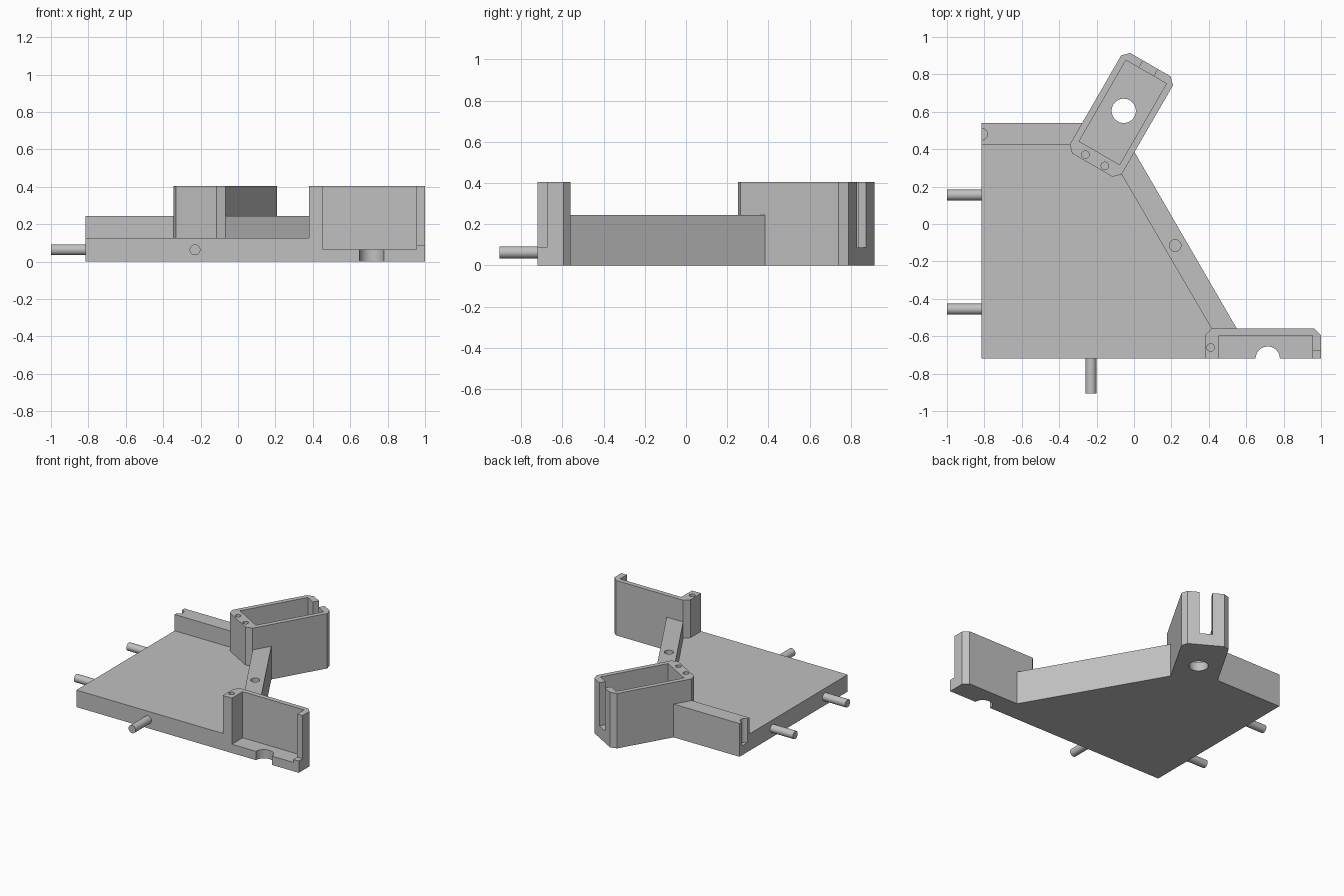
import bpy
import bmesh
from math import radians, pi
from mathutils import Matrix, Vector

default = bpy.data.objects.get("Cube")
if default:
    bpy.data.objects.remove(default, do_unlink=True)

grey = bpy.data.materials.new("plain_grey")
grey.use_nodes = True
colour = (0.53, 0.53, 0.53, 1)
grey.diffuse_color = colour
grey.node_tree.nodes["Principled BSDF"].inputs["Base Color"].default_value = colour

PLATE_TOP, RIB_TOP, BOX_TOP, FLOOR = 0.125, 0.245, 0.405, 0.065
EDGE, BACK, FRONT = -0.815, 0.54, -0.72


def add_object(name, bm):
    mesh = bpy.data.meshes.new(name)
    bmesh.ops.recalc_face_normals(bm, faces=bm.faces)
    bm.to_mesh(mesh)
    bm.free()
    mesh.materials.append(grey)
    obj = bpy.data.objects.new(name, mesh)
    bpy.context.collection.objects.link(obj)
    return obj


def prism(name, outline, z0, z1):
    bm = bmesh.new()
    face = bm.faces.new([bm.verts.new((x, y, z0)) for x, y in outline])
    up = bmesh.ops.extrude_face_region(bm, geom=[face])["geom"]
    bmesh.ops.translate(bm, vec=(0, 0, z1 - z0),
                        verts=[v for v in up if isinstance(v, bmesh.types.BMVert)])
    return add_object(name, bm)


def block(name, x0, x1, y0, y1, z0, z1):
    return prism(name, [(x0, y0), (x1, y0), (x1, y1), (x0, y1)], z0, z1)


def rod(name, start, end, radius):
    start, end = Vector(start), Vector(end)
    axis = end - start
    turn = Vector((0, 0, 1)).rotation_difference(axis).to_matrix().to_4x4()
    bm = bmesh.new()
    bmesh.ops.create_cone(bm, cap_ends=True, segments=32, radius1=radius,
                          radius2=radius, depth=axis.length,
                          matrix=Matrix.Translation((start + end) / 2) @ turn)
    return add_object(name, bm)


def hole(x, y, radius, z0, z1):
    return rod("hole_cutter", (x, y, z0), (x, y, z1), radius)


def cut(obj, cutters):
    bpy.context.view_layer.objects.active = obj
    for cutter in cutters:
        cutter.hide_render = True
        mod = obj.modifiers.new("cut", 'BOOLEAN')
        mod.operation, mod.solver, mod.object = 'DIFFERENCE', 'EXACT', cutter
        bpy.ops.object.modifier_apply(modifier=mod.name)
        bpy.data.objects.remove(cutter, do_unlink=True)


def holder(name, place, half=False):
    """Chamfered open box with a floor hole, an end slot and two pin holes."""
    b, f, w, c = -0.335, 0.285, 0.16, 0.035
    outline = [(b, c - w), (b + c, -w), (f - c, -w), (f, c - w),
               (f, w - c), (f - c, w), (b + c, w), (b, w - c)]
    obj = prism(name, outline, 0, BOX_TOP)
    cutters = [block("cavity_cutter", -0.26, 0.24, -0.125, 0.125, FLOOR, 0.5),
               block("slot_cutter", 0.2, 0.4, -0.045, 0.045, 0.087, 0.5),
               hole(0, 0, 0.065, -0.1, 0.2)]
    cutters += [hole(-0.305, side * 0.06, 0.02, 0.25, 0.5) for side in (-1, 1)]
    if half:
        cutters.append(block("half_cutter", -1, 1, -1, 0, -1, 1))
    cut(obj, cutters)
    obj.data.transform(place)
    return obj


# Holders: a complete one at the back, a half one at the front right corner
turned = Matrix.Translation((-0.055, 0.605, 0)) @ Matrix.Rotation(radians(60), 4, 'Z')
parts = [holder("back_holder", turned),
         holder("front_half_holder", Matrix.Translation((0.715, FRONT, 0)), True)]


def at_holder(u, v):
    return tuple((turned @ Vector((u, v, 0))).xy)


# Points where the plate and ribs meet the back holder
left_outer, left_inner = at_holder(-0.167, 0.16), at_holder(-0.3, 0.16)
right_outer, right_inner = at_holder(-0.162, -0.16), at_holder(-0.3, -0.16)

# Base plate, fitted around both holders
parts.append(prism("base_plate", [
    (EDGE, FRONT), (0.38, FRONT), (0.38, -0.595), (0.415, -0.56), (0.55, -0.56),
    right_outer, right_inner, at_holder(-0.335, -0.125), at_holder(-0.335, 0.125),
    left_inner, left_outer, (EDGE, BACK)], 0, PLATE_TOP))

# Ribs along the back and the diagonal edge, with pin holes reaching into the plate
back_rib = prism("back_rib", [(EDGE, left_inner[1]), left_inner, left_outer,
                              (EDGE, BACK)], PLATE_TOP, RIB_TOP)
diagonal_rib = prism("diagonal_rib", [(0.415, -0.56), (0.55, -0.56),
                                      right_outer, right_inner], PLATE_TOP, RIB_TOP)
for rib, x, y in ((back_rib, EDGE, 0.48), (diagonal_rib, 0.22, -0.115)):
    cut(rib, [hole(x, y, 0.031, 0.07, 0.3)])
    cut(parts[2], [hole(x, y, 0.031, 0.07, 0.3)])
    parts.append(rib)

# Joining pegs
for name, y in (("right_back_peg", 0.155), ("right_front_peg", -0.455)):
    parts.append(rod(name, (EDGE + 0.02, y, 0.063), (-1, y, 0.063), 0.029))
parts.append(rod("front_peg", (-0.23, FRONT + 0.02, 0.063), (-0.23, -0.905, 0.063), 0.029))

bpy.ops.object.select_all(action='DESELECT')
for obj in parts:
    obj.select_set(True)
bpy.context.view_layer.objects.active = parts[0]
bpy.ops.object.shade_smooth_by_angle(angle=pi / 6)
